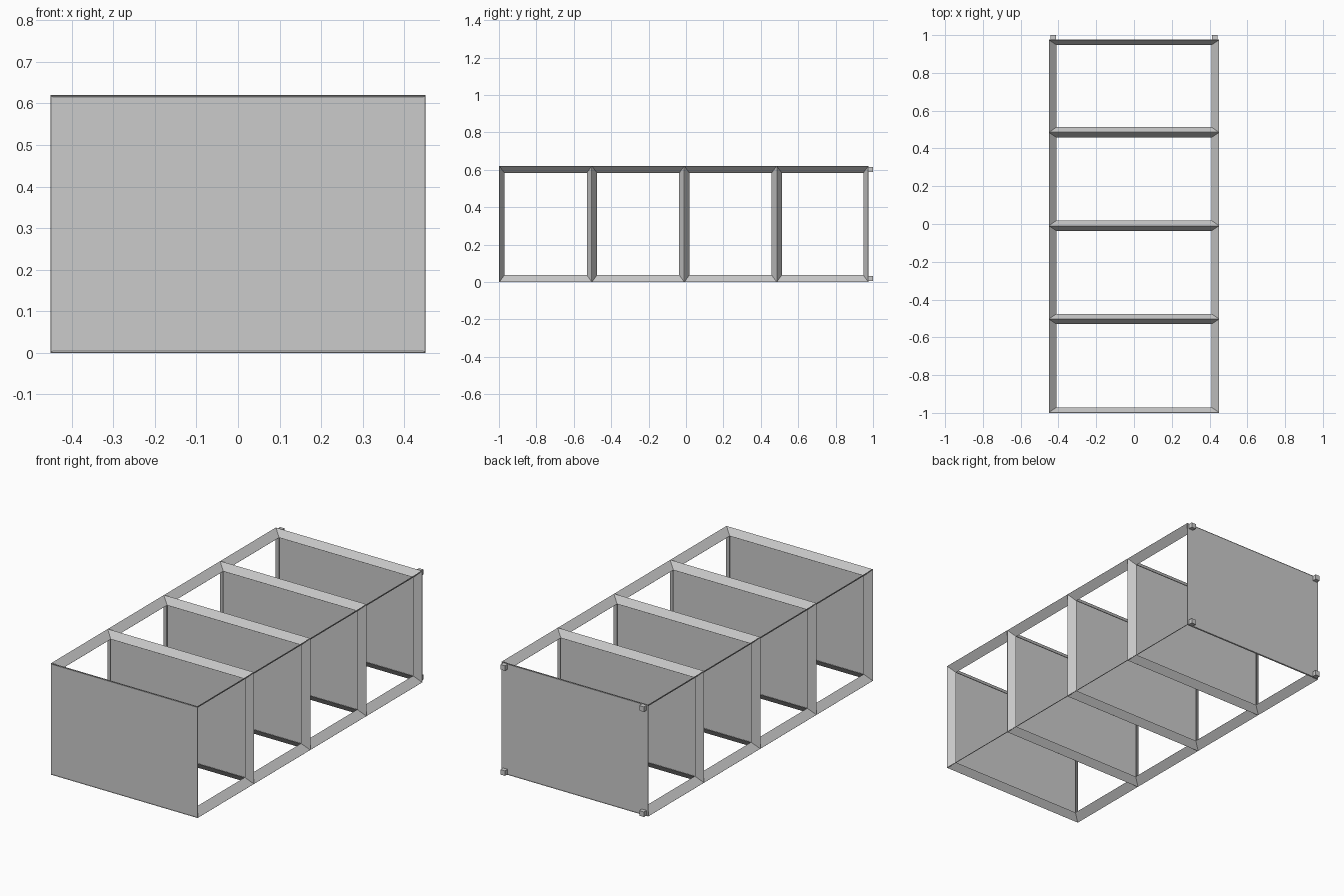
import bpy, bmesh
from mathutils import Vector

if "Cube" in bpy.data.objects:
    bpy.data.objects.remove(bpy.data.objects["Cube"])

HX, H = 0.45, 0.62                                # half width, height
PLANES = [-0.998, -0.503, -0.009, 0.485, 0.975]   # panel positions along y
INSET = Vector((0.038, 0.026, 0.036))             # how far the angled rails reach inward


def finish(name, bm):
    bmesh.ops.recalc_face_normals(bm, faces=bm.faces)
    me = bpy.data.meshes.new(name)
    bm.to_mesh(me)
    bm.free()
    ob = bpy.data.objects.new(name, me)
    bpy.context.collection.objects.link(ob)
    return ob


def box(name, lo, hi):
    bm = bmesh.new()
    bmesh.ops.create_cube(bm, size=1)
    for v in bm.verts:
        v.co = [lo[i] if v.co[i] < 0 else hi[i] for i in range(3)]
    return finish(name, bm)


def bay_frame(name, y0, y1):
    """Twelve mitred rails, each sloping diagonally in from an edge of the bay."""
    bm = bmesh.new()
    bmesh.ops.create_cube(bm, size=1)
    edges = []
    for v in bm.verts:
        v.co = (HX if v.co.x > 0 else -HX, y1 if v.co.y > 0 else y0, H if v.co.z > 0 else 0)
    mid = Vector((0, (y0 + y1) / 2, H / 2))
    outer = list(bm.verts)
    edges = list(bm.edges)
    inner = {}
    for v in outer:
        inner[v] = bm.verts.new([c - d if c > m else c + d for c, m, d in zip(v.co, mid, INSET)])
    pairs = [tuple(e.verts) for e in edges]
    bmesh.ops.delete(bm, geom=list(bm.faces), context='FACES_ONLY')
    for a, b in pairs:
        bm.faces.new((a, b, inner[b], inner[a]))
    # split the rails so each becomes its own thin plate
    bmesh.ops.split_edges(bm, edges=list(bm.edges))
    ob = finish(name, bm)
    mod = ob.modifiers.new("plate", 'SOLIDIFY')
    mod.thickness = 0.003
    mod.offset = 0
    return ob


# shelf panels
for i, y in enumerate(PLANES):
    box(f"shelf_panel_{i}", (-HX, y - 0.002, 0.004), (HX, y + 0.002, H - 0.004))

# open bay frames between the panels
for i, (y0, y1) in enumerate(zip(PLANES, PLANES[1:])):
    bay_frame(f"bay_frame_{i}", y0, y1)

# four small square feet at the back end
for sx in (-1, 1):
    for z in (0.018, H - 0.018):
        x = sx * 0.427
        box("foot", (x - 0.014, 0.972, z - 0.014), (x + 0.014, 1.0, z + 0.014))
